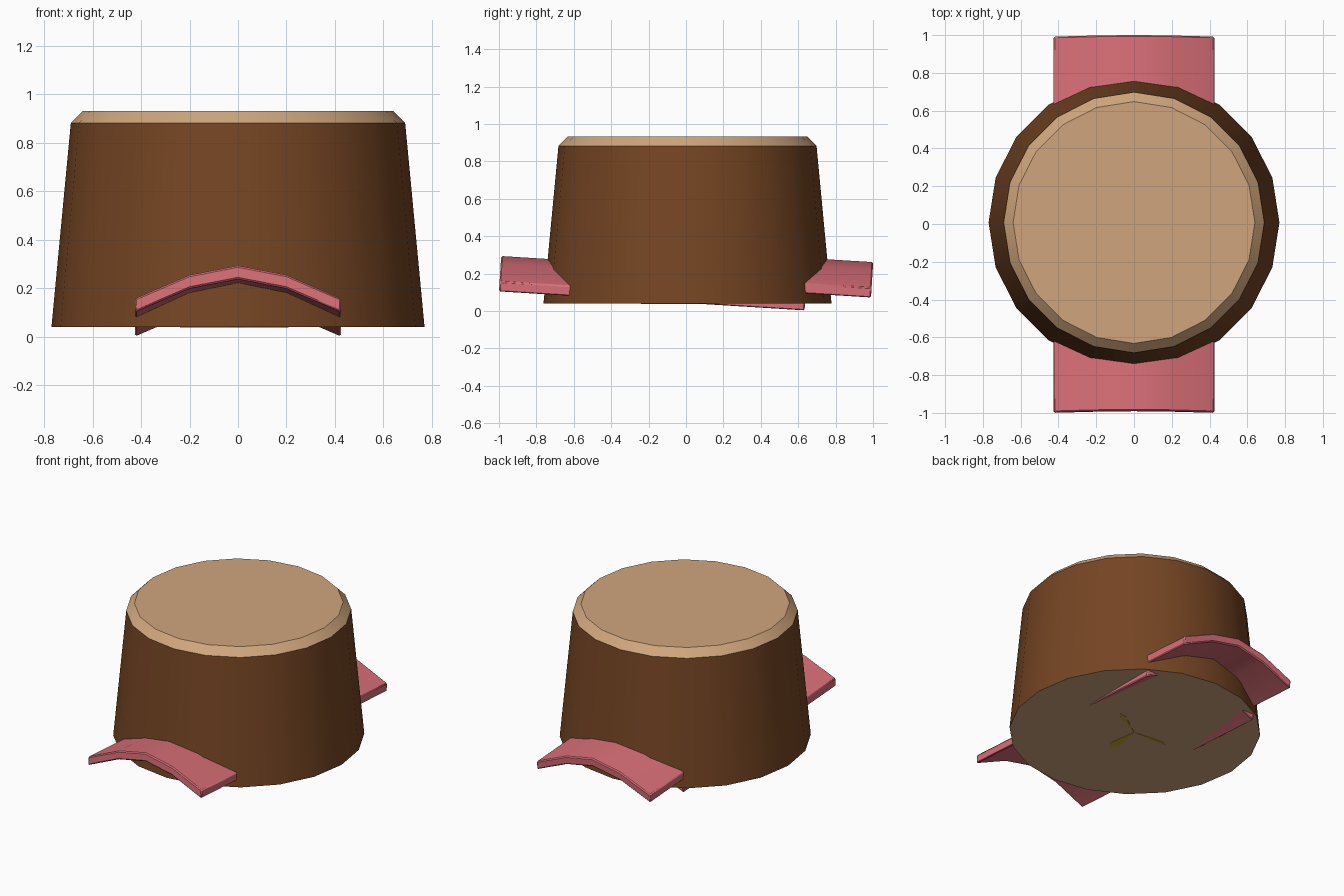
import bpy, bmesh, math

if "Cube" in bpy.data.objects:
    bpy.data.objects.remove(bpy.data.objects["Cube"])


def material(name, srgb):
    m = bpy.data.materials.new(name)
    lin = [((c / 255 + 0.055) / 1.055) ** 2.4 for c in srgb]
    m.diffuse_color = (*lin, 1)
    m.use_nodes = True
    m.node_tree.nodes["Principled BSDF"].inputs["Base Color"].default_value = m.diffuse_color
    return m


BARK = material("bark brown", (117, 69, 35))
WOOD = material("cut wood tan", (208, 166, 125))
PINK = material("plank pink", (217, 111, 119))
GOLD = material("gold", (200, 165, 50))


def add_object(name, bm, mats, smooth=True):
    bmesh.ops.recalc_face_normals(bm, faces=bm.faces)
    me = bpy.data.meshes.new(name)
    bm.to_mesh(me)
    bm.free()
    for m in mats:
        me.materials.append(m)
    ob = bpy.data.objects.new(name, me)
    bpy.context.collection.objects.link(ob)
    if smooth:
        bpy.ops.object.select_all(action='DESELECT')
        ob.select_set(True)
        bpy.context.view_layer.objects.active = ob
        bpy.ops.object.shade_smooth_by_angle(angle=math.radians(30))
    return ob


# Tapered trunk: bark side, tan bevelled top and tan underside
SIDES, CY = 20, 0.008
bm = bmesh.new()
rings = []
for r, z in [(0.77, 0.04), (0.69, 0.882), (0.64, 0.932)]:
    rings.append([bm.verts.new((r * math.cos(2 * math.pi * i / SIDES),
                                CY + r * math.sin(2 * math.pi * i / SIDES), z))
                  for i in range(SIDES)])
for k in range(2):
    for i in range(SIDES):
        j = (i + 1) % SIDES
        f = bm.faces.new((rings[k][i], rings[k][j], rings[k + 1][j], rings[k + 1][i]))
        f.material_index = k
for ring in (rings[0], rings[2]):
    bm.faces.new(ring).material_index = 1
add_object("stump", bm, [BARK, WOOD])


# Arched planks running through the trunk, tilted slightly down to the back
def plank(name, y0, z0, length):
    a = math.radians(3.55)
    half = [(0, 0.192), (0.2, 0.153), (0.425, 0.056)]
    top = [(-x, h) for x, h in reversed(half[1:])] + half
    outline = top + [(x, h - 0.056) for x, h in reversed(top)]
    n = len(top)
    bm = bmesh.new()
    ends = []
    for s in (0, length):
        ends.append([bm.verts.new((x, y0 + s * math.cos(a) + h * math.sin(a),
                                   z0 - s * math.sin(a) + h * math.cos(a)))
                     for x, h in outline])
    m = len(outline)
    for i in range(m):
        j = (i + 1) % m
        bm.faces.new((ends[0][i], ends[0][j], ends[1][j], ends[1][i]))
    for e in ends:  # end caps as quads
        for i in range(n - 1):
            bm.faces.new((e[i], e[i + 1], e[m - 2 - i], e[m - 1 - i]))
    ob = add_object(name, bm, [PINK])
    bev = ob.modifiers.new("soft edges", 'BEVEL')
    bev.width = 0.007
    bev.segments = 1
    bev.limit_method = 'ANGLE'
    bev.angle_limit = math.radians(40)


plank("front_plank", -1.0, 0.102, 1.637)
plank("back_plank", -0.6, 0.168, 1.592)

# Small three-armed gold mark on the underside
bm = bmesh.new()
for deg, width in [(30, 0.018), (178, 0.012), (268, 0.035)]:
    t = math.radians(deg)
    u, v = (math.cos(t), math.sin(t)), (-math.sin(t), math.cos(t))
    bm.faces.new([bm.verts.new((s * u[0] + w * v[0], s * u[1] + w * v[1], 0.038))
                  for s, w in [(0, 0), (0.2, width), (0.24, 0), (0.2, -width)]])
ext = bmesh.ops.extrude_face_region(bm, geom=bm.faces[:])
for e in ext["geom"]:
    if isinstance(e, bmesh.types.BMVert):
        e.co.z += 0.004
add_object("underside_mark", bm, [GOLD], smooth=False)
